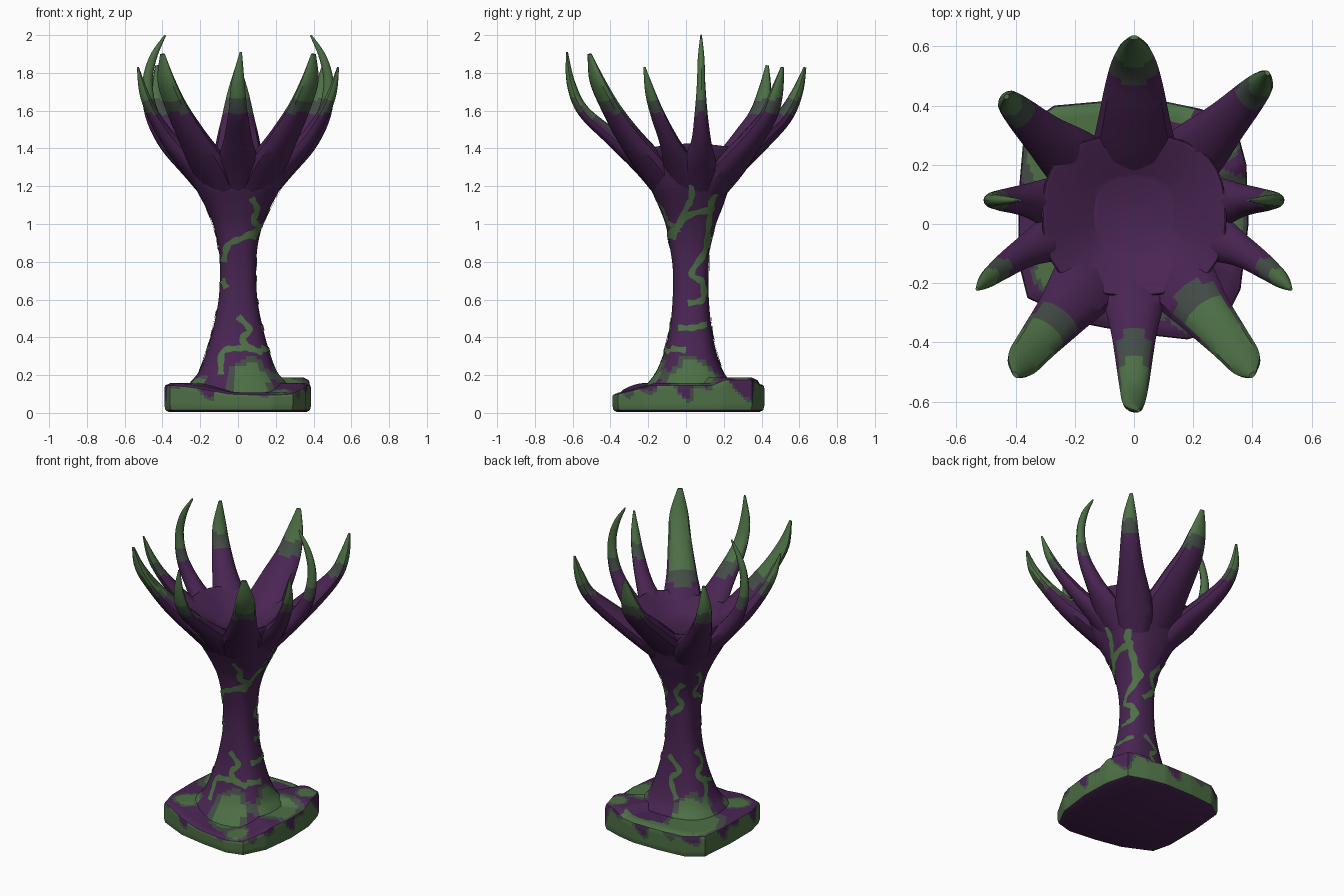
import bpy, bmesh, math
from mathutils import Vector
from mathutils.bvhtree import BVHTree

if "Cube" in bpy.data.objects:
    bpy.data.objects.remove(bpy.data.objects["Cube"])


def material(name, rgb):
    m = bpy.data.materials.new(name)
    m.diffuse_color = (*rgb, 1)
    m.use_nodes = True
    m.node_tree.nodes["Principled BSDF"].inputs["Base Color"].default_value = m.diffuse_color
    return m


MATS = [material("dark_purple", (0.067, 0.018, 0.085)),
        material("moss_green", (0.075, 0.160, 0.060)),
        material("grey_green", (0.056, 0.072, 0.062))]
PURPLE, GREEN, GREY = 0, 1, 2


def finish(name, bm, rule, angle=30):
    """Colour faces by rule, make the object, smooth soft edges."""
    bmesh.ops.recalc_face_normals(bm, faces=bm.faces)
    for f in bm.faces:
        f.material_index = rule(f)
    me = bpy.data.meshes.new(name)
    bm.to_mesh(me)
    bm.free()
    for m in MATS:
        me.materials.append(m)
    ob = bpy.data.objects.new(name, me)
    bpy.context.collection.objects.link(ob)
    bpy.ops.object.select_all(action='DESELECT')
    ob.select_set(True)
    bpy.context.view_layer.objects.active = ob
    bpy.ops.object.shade_smooth_by_angle(angle=math.radians(angle))
    return ob


def loft(rings):
    """Skin closed rings of points and cap both ends."""
    bm = bmesh.new()
    rows = [[bm.verts.new(p) for p in r] for r in rings]
    n = len(rows[0])
    for a, b in zip(rows, rows[1:]):
        for i in range(n):
            j = (i + 1) % n
            bm.faces.new((a[i], a[j], b[j], b[i]))
    bm.faces.new(rows[0][::-1])
    bm.faces.new(rows[-1])
    return bm


def spline(pts, steps):
    """Catmull-Rom through rows of numbers."""
    p = [pts[0]] + list(pts) + [pts[-1]]
    out = []
    for k in range(1, len(p) - 2):
        for s in range(steps):
            t = s / steps
            out.append([0.5 * (2*b + (c-a)*t + (2*a-5*b+4*c-d)*t*t + (3*b-a-3*c+d)*t**3)
                        for a, b, c, d in zip(*p[k-1:k+3])])
    return out + [list(pts[-1])]


# Moss patches round the foot: x, y, z, radius
BLOBS = [(0.07, -0.20, 0.18, 0.115), (0.25, 0.04, 0.17, 0.14), (-0.22, 0.22, 0.16, 0.16),
         (-0.25, -0.15, 0.15, 0.08), (0.20, -0.30, 0.12, 0.07), (0.30, 0.28, 0.17, 0.06)]


def moss(c):
    wob = 1 + 0.12 * math.sin(31 * c.x + 2) * math.sin(27 * c.y + 40 * c.z)
    d = min((c - Vector(b[:3])).length / b[3] for b in BLOBS) * wob
    return GREEN if d < 0.9 else GREY if d < 1.12 else PURPLE


# Base slab
outline = [(-.39, -.13), (-.36, -.25), (-.18, -.335), (0, -.37), (.18, -.39), (.29, -.36),
           (.36, -.22), (.387, 0), (.38, .2), (.34, .35), (.22, .39), (.1, .415),
           (-.1, .415), (-.27, .40), (-.37, .33), (-.39, .1)]
edge = []
for (ax, ay), (bx, by) in zip(outline, outline[1:] + outline[:1]):
    edge += [(ax + (bx-ax)*k/10, ay + (by-ay)*k/10) for k in range(10)]


def ramp(v, a, b):
    return min(1, max(0, (v - a) / (b - a)))


def top_height(x, y):
    dip = 0.05 * ramp(-y, 0.18, 0.38) * ramp(x, -0.35, -0.05)
    return 0.145 - dip + 0.03 * ramp(x, 0.18, 0.25) * ramp(y, 0.14, 0.21)


rings = [[(x*s, y*s, z) for x, y in edge] for s, z in ((.94, 0.005), (.985, .015), (1, .04))]
for k in range(1, 9):
    rings.append([(x, y, .04 + (top_height(x, y) - .04) * k * .106) for x, y in edge])
for k in range(18):
    s = 0.99 - 0.034 * k
    rings.append([(x*s, y*s, top_height(x, y) + 0.012 * min(1, k / 2)) for x, y in edge])


def base_rule(f):
    c = f.calc_center_median()
    if f.normal.z < -0.8:
        return PURPLE
    a = math.atan2(c.y, c.x)
    if abs(f.normal.z) < 0.7:
        v = 0.9 * math.sin(9*a + 1) + 0.8 * math.sin(16*a + 20*c.z) + 22 * (c.z - 0.115)
        return PURPLE if v > 0.75 else GREY if v > 0.25 else GREEN
    if c.y > 0.345 + 0.012 * math.sin(20*c.x) and c.x < 0.2:
        return GREEN
    return moss(c)


finish("base_slab", loft(rings), base_rule, 35)

# Trunk flaring into a shallow bowl: z, centre y, radius x, radius y, rim lift at the sides
profile = [(.10, .02, .31, .28, 0), (.16, .02, .265, .23, 0), (.22, .02, .215, .185, 0),
           (.32, .022, .175, .145, 0), (.45, .025, .137, .115, 0), (.6, .025, .107, .10, 0),
           (.75, .025, .10, .098, 0), (.88, .02, .108, .11, 0), (1.0, .025, .138, .14, 0),
           (1.1, .025, .185, .18, 0), (1.2, .02, .24, .222, 0), (1.3, .03, .29, .265, .02),
           (1.38, .03, .325, .285, .04), (1.375, .03, .28, .25, .03), (1.32, .03, .14, .13, 0)]
SIDES = 40
rings = []
for z, cy, rx, ry, lift in spline(profile, 6):
    ring = []
    for i in range(SIDES):
        a = math.tau * (i + .5) / SIDES
        k = 1 + 0.04 * math.cos(4 * (a - 0.8))      # slightly squared section
        ring.append((rx*k*math.cos(a), cy + ry*k*math.sin(a), z + lift * math.cos(a)**2))
    rings.append(ring)
trunk = loft(rings)
bmesh.ops.recalc_face_normals(trunk, faces=trunk.faces)
trunk.normal_update()
tree = BVHTree.FromBMesh(trunk)


def trunk_rule(f):
    c = f.calc_center_median()
    return moss(c) if c.z < 0.3 else PURPLE


finish("trunk", trunk, trunk_rule, 30)

# Veins: thin ribbons laid onto the trunk from each side, as (across, height)
VIEWS = {"front": (lambda u, z: Vector((u, -3, z)), Vector((0, 1, 0))),
         "back": (lambda u, z: Vector((u, 3, z)), Vector((0, -1, 0))),
         "right": (lambda u, z: Vector((3, u, z)), Vector((-1, 0, 0))),
         "left": (lambda u, z: Vector((-3, u, z)), Vector((1, 0, 0)))}
VEINS = {
    "front": [[(.07, 1.14), (.10, 1.08), (.08, 1.02), (.11, .98), (.03, .93), (-.05, .89), (-.075, .8)],
              [(-.085, .71), (-.06, .66)],
              [(0, .51), (.06, .44), (.02, .39), (.07, .34), (.13, .32)],
              [(.07, .34), (0, .34), (-.08, .32), (-.09, .2)]],
    "right": [[(.02, 1.25), (.03, 1.15), (0, 1.08), (-.07, .92)],
              [(.19, 1.21), (.13, 1.11), (.13, 1.08), (.02, 1.05), (-.05, .98)],
              [(.13, 1.09), (.12, 1.0), (.10, .86), (.03, .74), (.085, .69), (.085, .6), (.01, .58)],
              [(-.04, .45), (.04, .45), (.11, .47)], [(-.08, .34), (0, .33)]],
    "back": [[(-.08, 1.0), (-.02, .92), (-.05, .84), (.03, .76)],
             [(.03, .5), (-.05, .42), (0, .36), (-.06, .25)]],
    "left": [[(.1, 1.08), (.04, 1.0), (.07, .92), (-.02, .86)],
             [(.06, .54), (.02, .46), (.08, .40), (.04, .32), (.09, .22)],
             [(.05, .36), (-.04, .33)]]}
for side, paths in VEINS.items():
    start, aim = VIEWS[side]
    bm = bmesh.new()
    for path in paths:
        pts = spline(path, 8)
        prev = None
        for i, (u, z) in enumerate(pts):
            a, b = pts[max(i-1, 0)], pts[min(i+1, len(pts)-1)]
            d = Vector((b[0]-a[0], b[1]-a[1])).normalized()
            w = 0.0155 + 0.003 * math.sin(i * 1.1)
            row = []
            for s in (-w, 0, w):
                hit, nor, _, _ = tree.ray_cast(start(u - d.y*s, z + d.x*s), aim)
                row.append(bm.verts.new(hit + nor * .005) if hit else None)
            for k in (0, 1):
                if prev and all((prev[k], prev[k+1], row[k], row[k+1])):
                    f = bm.faces.new((prev[k], prev[k+1], row[k+1], row[k]))
            prev = row
    ob = finish(side + "_veins", bm, lambda f: GREEN)
    # Keep every ribbon facing outward
    bm = bmesh.new()
    bm.from_mesh(ob.data)
    bmesh.ops.reverse_faces(bm, faces=[f for f in bm.faces if f.normal.dot(aim) > 0])
    bm.to_mesh(ob.data)
    bm.free()


# Claws: rows of x, y, z, width, thickness; inner = how far green runs down the inner face
def claw(name, rows, mirror=1, inner=0.0):
    rows = [(r[0] * mirror, *r[1:]) for r in rows]
    pts = spline(rows, 6)
    out = Vector((rows[-2][0] - rows[0][0], rows[-2][1] - rows[0][1], 0)).normalized()
    side = Vector((-out.y, out.x, 0))
    rings = []
    for i, (x, y, z, w, t) in enumerate(pts):
        tan = (Vector(pts[min(i+1, len(pts)-1)][:3]) - Vector(pts[max(i-1, 0)][:3])).normalized()
        nor = tan.cross(side).normalized()
        rings.append([Vector((x, y, z)) + side * (w/2 * math.cos(k*math.tau/12))
                      + nor * (t/2 * math.sin(k*math.tau/12)) for k in range(12)])

    def rule(f):
        z = f.calc_center_median().z + inner * ramp(-f.normal.dot(out), 0.1, 0.6)
        return GREEN if z > 1.66 else GREY if z > 1.585 else PURPLE
    finish(name, loft(rings), rule, 35)


claw("back_claw", [(0, .08, 1.11, .18, .11), (0, .22, 1.28, .28, .13), (0, .385, 1.44, .23, .12),
                   (0, .52, 1.57, .17, .09), (0, .59, 1.70, .11, .06), (0, .63, 1.83, .03, .015)])
claw("back_right_claw", [(.07, .09, 1.11, .16, .11), (.18, .215, 1.28, .22, .13), (.315, .35, 1.45, .15, .11),
                         (.40, .44, 1.58, .11, .08), (.435, .48, 1.70, .08, .06), (.45, .51, 1.83, .02, .015)])
claw("back_left_claw", [(.07, .08, 1.11, .16, .11), (.185, .20, 1.28, .22, .13), (.31, .305, 1.45, .15, .11),
                        (.39, .38, 1.58, .11, .08), (.425, .415, 1.70, .08, .06), (.43, .43, 1.84, .02, .015)], -1)
claw("front_claw", [(0, -.06, 1.11, .16, .11), (0, -.21, 1.30, .22, .12), (0, -.38, 1.45, .15, .09),
                    (0, -.545, 1.6, .10, .065), (0, -.61, 1.75, .07, .045), (.015, -.63, 1.91, .012, .01)],
     inner=0.10)
for label, m in (("right", 1), ("left", -1)):
    claw(label + "_side_claw",
         [(.09, .065, 1.11, .16, .11), (.235, .065, 1.28, .20, .11), (.37, .08, 1.43, .11, .10),
          (.455, .08, 1.58, .07, .075), (.48, .08, 1.74, .045, .055), (.45, .08, 1.88, .035, .04),
          (.385, .08, 2.0, .008, .01)], m)
    claw(label + "_thin_claw",
         [(.09, .01, 1.11, .15, .11), (.23, -.03, 1.29, .18, .11), (.36, -.09, 1.44, .11, .085),
          (.45, -.15, 1.58, .08, .06), (.50, -.19, 1.70, .055, .045), (.53, -.22, 1.83, .012, .01)], m)
    claw(label + "_front_claw",
         [(.045, -.05, 1.11, .16, .11), (.145, -.175, 1.30, .24, .13), (.245, -.305, 1.47, .18, .11),
          (.325, -.40, 1.62, .14, .08), (.38, -.47, 1.76, .11, .06), (.40, -.51, 1.90, .03, .015)], m,
         inner=0.16 if m > 0 else 0.06)
